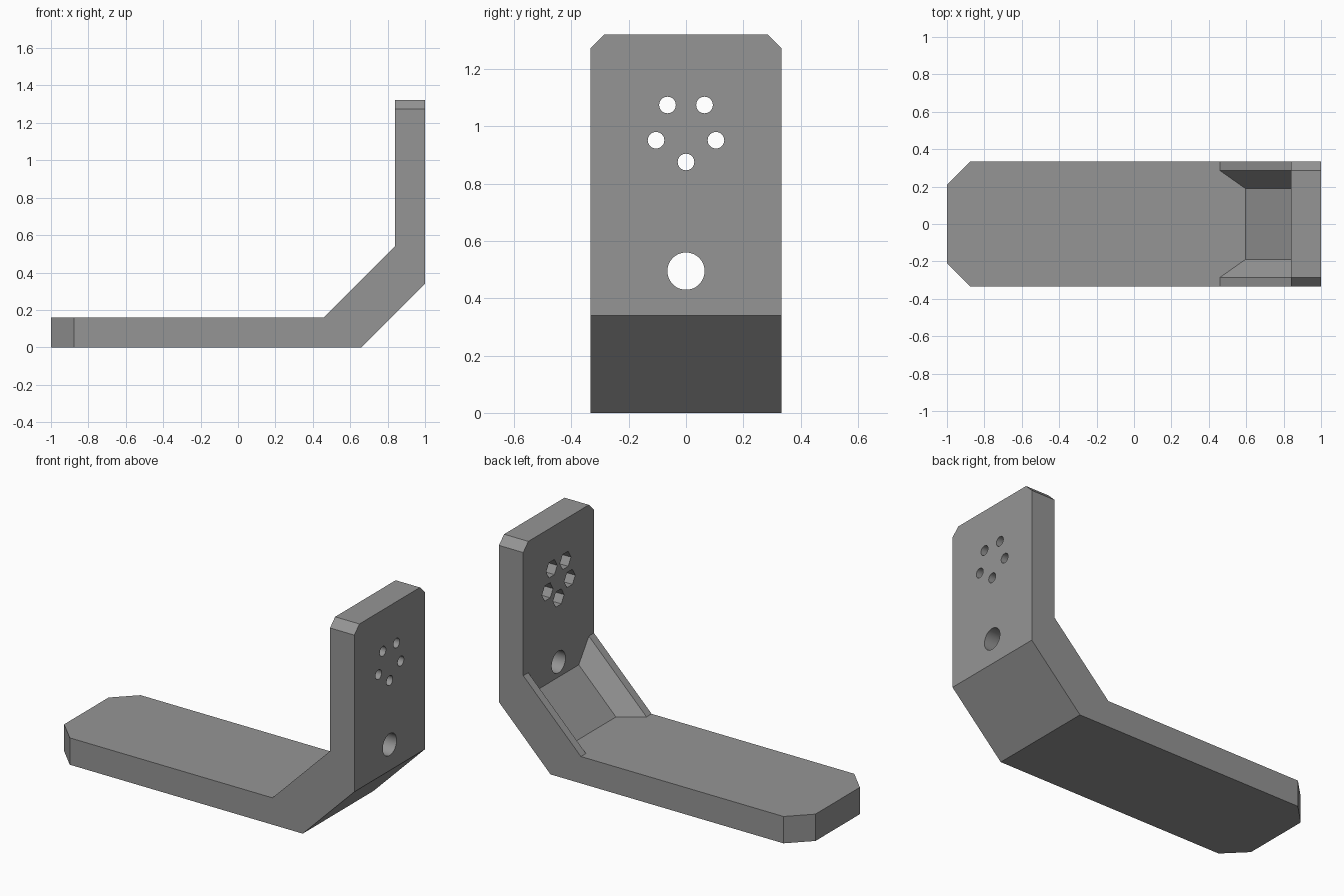
import bpy, bmesh, math
from mathutils import Matrix, Vector

if "Cube" in bpy.data.objects:
    bpy.data.objects.remove(bpy.data.objects["Cube"])

W = 0.333                      # half width
FLOOR, WALL, TOP = 0.16, 0.84, 1.322

grey = bpy.data.materials.new("mid grey")
grey.diffuse_color = (0.30, 0.30, 0.30, 1)
grey.use_nodes = True
grey.node_tree.nodes["Principled BSDF"].inputs["Base Color"].default_value = grey.diffuse_color


def finish(name, bm):
    bmesh.ops.recalc_face_normals(bm, faces=bm.faces)
    mesh = bpy.data.meshes.new(name)
    bm.to_mesh(mesh)
    bm.free()
    mesh.materials.append(grey)
    ob = bpy.data.objects.new(name, mesh)
    bpy.context.collection.objects.link(ob)
    return ob


def prism(name, profile, axis, lo, hi):
    """Extrude a 2D profile along x, y or z (profile uses the other two axes in order)."""
    def point(p, d):
        c = list(p)
        c.insert("xyz".index(axis), d)
        return Vector(c)
    bm = bmesh.new()
    face = bm.faces.new([bm.verts.new(point(p, lo)) for p in profile])
    ext = bmesh.ops.extrude_face_region(bm, geom=[face])
    move = point((0, 0), hi - lo)
    bmesh.ops.translate(bm, vec=move,
                        verts=[g for g in ext["geom"] if isinstance(g, bmesh.types.BMVert)])
    return finish(name, bm)


def circle(y, z, r, n, turn=0.0):
    return [(y + r * math.cos(turn + math.tau * i / n),
             z + r * math.sin(turn + math.tau * i / n)) for i in range(n)]


def cut(target, cutter):
    cutter.hide_render = True
    mod = target.modifiers.new(cutter.name, "BOOLEAN")
    mod.operation, mod.solver, mod.object = "DIFFERENCE", "EXACT", cutter
    bpy.context.view_layer.objects.active = target
    bpy.ops.object.modifier_apply(modifier=mod.name)
    bpy.data.objects.remove(cutter)


# Bent bracket body: foot, diagonal heel and upright
bracket = prism("bracket", [(-1, 0), (0.66, 0), (1, 0.34), (1, TOP), (WALL, TOP),
                            (WALL, 0.54), (0.46, FLOOR), (-1, FLOOR)], "y", -W, W)

# Chamfered corners on the foot tip and the top of the upright
for s in (-1, 1):
    cut(bracket, prism("foot_chamfer", [(-0.876, s * W), (-1, s * (W - 0.124)),
                                        (-1.2, s * (W - 0.324)), (-1.2, s * 0.7),
                                        (-0.676, s * (W + 0.2))], "z", -0.1, 0.3))
    cut(bracket, prism("top_chamfer", [(s * (W - 0.048), TOP), (s * W, TOP - 0.048),
                                       (s * (W + 0.1), TOP - 0.148), (s * (W + 0.1), TOP + 0.1),
                                       (s * (W - 0.148), TOP + 0.1)], "x", 0.7, 1.1))

# Pocket with tapered sides in the inner corner
bm = bmesh.new()
for y, x in ((0.36, 0.354), (0.19, 0.595)):
    for s in (-1, 1):
        bm.verts.new((x, s * y, FLOOR))
        bm.verts.new((WALL, s * y, FLOOR + WALL - x))
bmesh.ops.convex_hull(bm, input=bm.verts)
bmesh.ops.dissolve_limit(bm, angle_limit=0.01, verts=bm.verts, edges=bm.edges)
cut(bracket, finish("corner_pocket", bm))

# Cable hole, and five screw holes with hexagonal nut recesses
cut(bracket, prism("cable_hole", circle(0, 0.495, 0.065, 48), "x", 0.7, 1.1))
for i in range(5):
    a = -math.pi / 2 + math.tau * i / 5
    y, z = 0.11 * math.cos(a), 0.986 + 0.11 * math.sin(a)
    cut(bracket, prism("screw_hole", circle(y, z, 0.029, 32), "x", 0.7, 1.1))
    cut(bracket, prism("nut_recess", circle(y, z, 0.052, 6), "x", 0.7, 0.92))

bpy.context.view_layer.objects.active = bracket
bracket.select_set(True)
bpy.ops.object.shade_smooth_by_angle(angle=math.radians(30))
